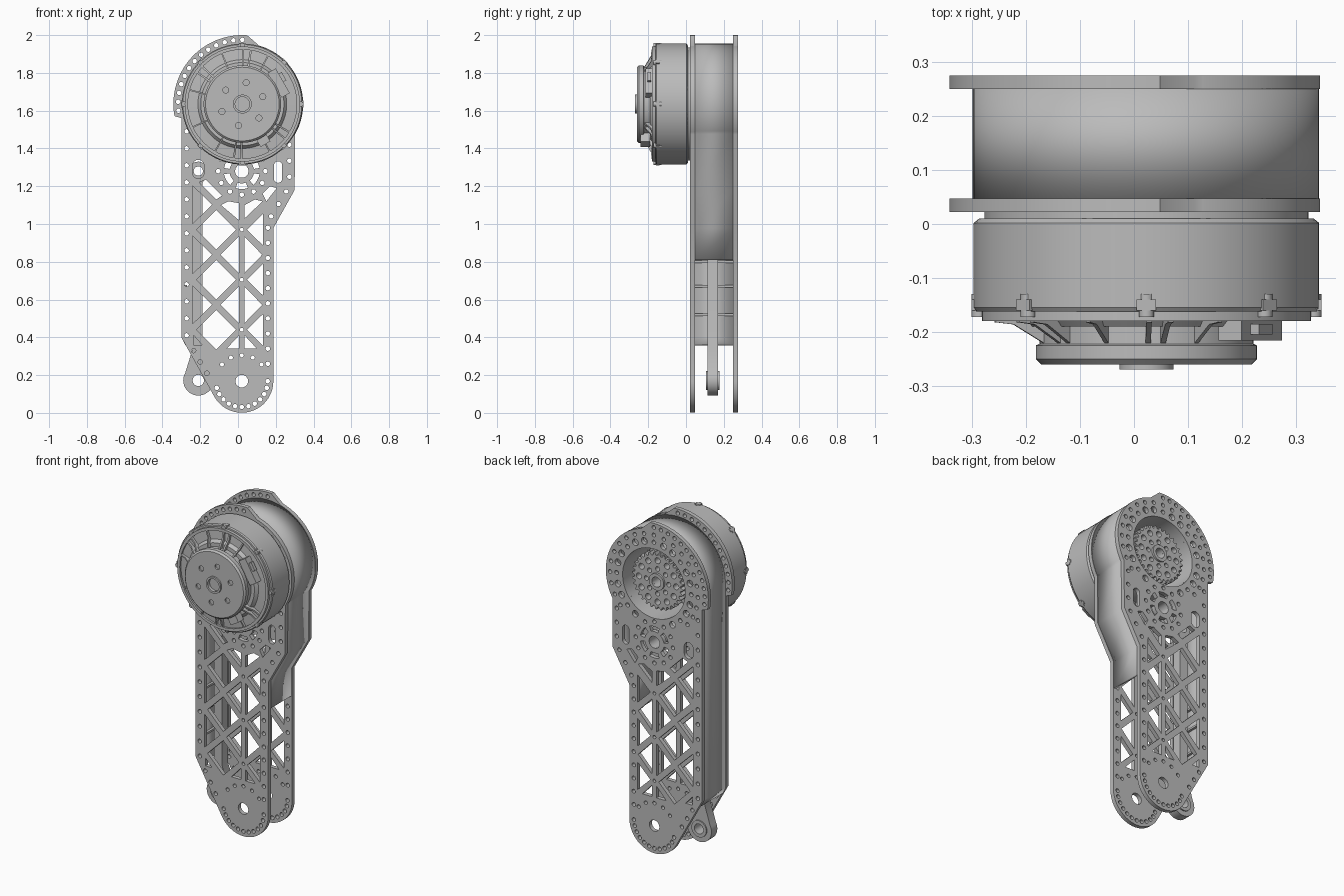
import bpy, bmesh
from math import sin, cos, pi, radians, hypot
from mathutils import Matrix, Vector

if "Cube" in bpy.data.objects:
    bpy.data.objects.remove(bpy.data.objects["Cube"])

grey = bpy.data.materials.new("satin_grey")
grey.use_nodes = True
colour = (0.5, 0.5, 0.5, 1)
grey.diffuse_color = colour
grey.node_tree.nodes["Principled BSDF"].inputs["Base Color"].default_value = colour

HEAD = (0.023, 1.635)     # motor axis
PIVOT = (0.02, 1.28)      # idler axis
FOOT = (0.02, 0.168)      # lower joint axis
EYE = (-0.21, 0.172)      # push rod joint
parts = []


def link(name, mesh):
    ob = bpy.data.objects.new(name, mesh)
    bpy.context.collection.objects.link(ob)
    mesh.materials.clear()
    mesh.materials.append(grey)
    parts.append(ob)
    return ob


def from_bmesh(name, bm):
    bmesh.ops.recalc_face_normals(bm, faces=bm.faces)
    mesh = bpy.data.meshes.new(name)
    bm.to_mesh(mesh)
    bm.free()
    return link(name, mesh)


def polar(c, r, deg):
    return (c[0] + r * cos(radians(deg)), c[1] + r * sin(radians(deg)))


def arc(c, r, a0, a1, n=24):
    return [polar(c, r, a0 + (a1 - a0) * i / n) for i in range(n + 1)]


def circle(c, r, n=14):
    return arc(c, r, 0, 360, n)[:-1]


def plate(name, outline, holes, y0, y1):
    """Flat filled outline with holes, thick from y0 to y1."""
    curve = bpy.data.curves.new(name, 'CURVE')
    curve.dimensions, curve.fill_mode = '2D', 'BOTH'
    curve.extrude = (y1 - y0) / 2
    for loop in [outline] + holes:
        s = curve.splines.new('POLY')
        s.points.add(len(loop) - 1)
        for p, (x, z) in zip(s.points, loop):
            p.co = (x, z, 0, 1)
        s.use_cyclic_u = True
    tmp = bpy.data.objects.new(name + "_tmp", curve)
    bpy.context.collection.objects.link(tmp)
    deps = bpy.context.evaluated_depsgraph_get()
    mesh = bpy.data.meshes.new_from_object(tmp.evaluated_get(deps))
    bpy.data.objects.remove(tmp)
    mesh.transform(Matrix.Translation((0, (y0 + y1) / 2, 0)) @ Matrix.Rotation(pi / 2, 4, 'X'))
    mesh.name = name
    return link(name, mesh)


def lathe(name, profile, c, steps=72):
    """Spin (radius, y) pairs around the y direction through c."""
    bm = bmesh.new()
    vs = [bm.verts.new((r, y, 0)) for r, y in profile]
    es = [bm.edges.new(pair) for pair in zip(vs, vs[1:])]
    bmesh.ops.spin(bm, geom=vs + es, cent=(0, 0, 0), axis=(0, 1, 0), angle=2 * pi, steps=steps)
    bmesh.ops.remove_doubles(bm, verts=bm.verts, dist=0.0002)
    bmesh.ops.translate(bm, verts=bm.verts, vec=(c[0], 0, c[1]))
    return from_bmesh(name, bm)


def tube(name, c, r_in, r_out, y0, y1, steps=48):
    return lathe(name, [(r_in, y0), (r_out, y0), (r_out, y1), (r_in, y1), (r_in, y0)], c, steps)


def wall(name, path, y0, y1, t=0.014):
    """Ribbon along an x-z path, thickened."""
    bm = bmesh.new()
    rows = [(bm.verts.new((x, y0, z)), bm.verts.new((x, y1, z))) for x, z in path]
    for a, b in zip(rows, rows[1:]):
        bm.faces.new((a[0], b[0], b[1], a[1]))
    ob = from_bmesh(name, bm)
    mod = ob.modifiers.new("thickness", 'SOLIDIFY')
    mod.thickness, mod.offset = t, 0
    return ob


def box(name, centre, size, turn=0):
    bm = bmesh.new()
    m = Matrix.Translation(centre) @ Matrix.Rotation(-turn, 4, 'Y') @ Matrix.Diagonal((*size, 1))
    bmesh.ops.create_cube(bm, size=1, matrix=m)
    return from_bmesh(name, bm)


# Side plate outline
outline = (arc(HEAD, 0.365, 190, 86, 40) + arc(HEAD, 0.322, 74, -30, 36)
           + [(0.3, 1.18), (0.188, 0.98)] + arc(FOOT, 0.167, 0, -150, 32)
           + [(-0.3, 0.4), (-0.3, 1.56)])

# Lattice windows
windows = []
node_heights = [0.44, 0.705, 0.97]


def triangle(x_base, x_tip, z, half):
    windows.append([(x_base, z - half), (x_tip, z), (x_base, z + half)])


for z in node_heights:
    mid, d = z + 0.132, 0.105
    windows.append([(-0.115 - d, z), (-0.115, z - d), (-0.115 + d, z), (-0.115, z + d)])
    triangle(-0.24, -0.137, mid, 0.1)
    triangle(0.132, 0.047, z, 0.083)
    if z < 0.9:
        triangle(0.005, -0.093, mid, 0.098)
        triangle(0.035, 0.128, mid, 0.096)
windows += [
    [(0.005, 0.34), (0.005, 0.41), (-0.06, 0.34)],
    [(0.035, 0.34), (0.035, 0.41), (0.1, 0.34)],
    [(-0.235, 0.41), (-0.235, 0.36), (-0.19, 0.36)],
    [(0.005, 1.02), (0.005, 1.11), (-0.05, 1.12), (-0.09, 1.1)],
    [(-0.115, 1.13), (-0.205, 1.22), (-0.17, 1.235), (-0.085, 1.15)],
    [(0.035, 1.03), (0.13, 1.12), (0.09, 1.13), (0.035, 1.1)],
    [(0.13, 1.16), (0.17, 1.2), (0.205, 1.19), (0.15, 1.12)],
    arc((0.212, 1.31), 0.022, 0, 180, 8) + arc((0.212, 1.24), 0.022, 180, 360, 8),
    arc((-0.21, 1.31), 0.03, 0, 180, 8) + arc((-0.21, 1.27), 0.03, 180, 360, 8)]
for a in range(30, 360, 60):      # kidney slots round the idler
    windows.append(arc(PIVOT, 0.095, a - 20, a + 20, 6) + arc(PIVOT, 0.065, a + 20, a - 20, 6))

# Round holes, skipping any that would run into another
round_holes = []


def hole(c, r):
    if all(hypot(c[0] - q[0], c[1] - q[1]) > r + s + 0.005 for q, s in round_holes):
        round_holes.append((c, r))


hole(HEAD, 0.21)
hole(PIVOT, 0.036)
hole(FOOT, 0.034)
for a in range(0, 360, 30):
    hole(polar(PIVOT, 0.125, a), 0.012)
for i in range(13):
    hole((-0.272, 0.41 + 0.09 * i), 0.012)
for i in range(10):
    hole((0.158, 0.26 + 0.08 * i), 0.012)
for i in range(3):
    hole((0.175 + 0.04 * i, 1.04 + 0.066 * i), 0.012)
    hole((0.272, 1.25 + 0.085 * i), 0.012)
    hole((-0.235 + 0.035 * i, 0.33 - 0.06 * i), 0.012)
    hole((0.02, node_heights[i]), 0.01)
for a in range(-165, 1, 15):
    hole(polar(FOOT, 0.137, a), 0.012)
for a in range(40, 160, 25):
    hole(polar(FOOT, 0.137, a), 0.011)
for a in range(90, 187, 8):
    hole(polar(HEAD, 0.34, a), 0.012)
for a in range(-40, 221, 13):
    hole(polar(HEAD, 0.294, a), 0.012)
for a in range(0, 360, 15):
    hole(polar(HEAD, 0.25, a), 0.02 if a % 45 else 0.013)

holes = windows + [circle(c, r, 48 if r > 0.1 else 14) for c, r in round_holes]
plate("front_plate", outline, holes, 0.022, 0.047)
plate("back_plate", outline, holes, 0.25, 0.275)

# Housing wall between the plates
wall("housing_wall", [(0.178, 0.81), (0.178, 0.98), (0.291, 1.18)]
     + arc(HEAD, 0.313, -30, 180, 60) + [(-0.292, 0.4), (-0.272, 0.36)], 0.045, 0.252)
for z in (0.52, 0.67, 0.8):
    box("wall_rib", (-0.278, 0.148, z), (0.016, 0.2, 0.012))

# Bore, gear and idler inside the head
tube("bore_sleeve", HEAD, 0.21, 0.222, 0.045, 0.255, 64)
teeth = []
for i in range(32):
    for k, r in enumerate((0.155, 0.172, 0.172, 0.155)):
        teeth.append(polar(HEAD, r, (i + k * 0.22) * 360 / 32))
gear_holes = [circle(HEAD, 0.03, 20)]
gear_holes += [circle(polar(HEAD, 0.075, a), 0.014) for a in range(0, 360, 45)]
gear_holes += [circle(polar(HEAD, 0.125, a), 0.018) for a in range(0, 360, 30)]
plate("output_gear", teeth, gear_holes, 0.2, 0.24)
tube("gear_hub", HEAD, 0.03, 0.05, 0.01, 0.252)
tube("idler_bearing", PIVOT, 0.036, 0.055, 0.045, 0.252)

# Push rod with an eye at each end
rod = (arc(EYE, 0.08, 150, 390) + [(-0.187, 0.34), (-0.187, 1.22)]
       + arc((-0.21, 1.28), 0.05, -30, 210) + [(-0.24, 1.22), (-0.24, 0.34)])
plate("push_rod", rod, [circle(EYE, 0.033, 24), circle((-0.21, 1.28), 0.025)], 0.114, 0.17)
tube("rod_bushing", EYE, 0.03, 0.05, 0.107, 0.177)

# Motor body
lathe("motor_body", [(0, 0.01), (0.31, 0.01), (0.32, 0.002), (0.32, -0.155), (0.315, -0.162),
                     (0.305, -0.162), (0.305, -0.18), (0.288, -0.18), (0.288, -0.168),
                     (0.235, -0.172), (0.22, -0.19), (0, -0.19)], HEAD)
tube("motor_gap_ring", HEAD, 0.22, 0.3, 0.008, 0.024, 64)
lathe("cap_skirt", [(0, -0.185), (0.198, -0.185), (0.198, -0.222), (0.205, -0.225),
                    (0.205, -0.25), (0.195, -0.26), (0.185, -0.26), (0.185, -0.25), (0, -0.25)], HEAD)
plate("cap_face", circle(HEAD, 0.19, 72), [circle(HEAD, 0.04, 32)]
      + [circle(polar(HEAD, 0.115, a), 0.016) for a in range(20, 380, 60)], -0.26, -0.249)
tube("cap_hub", HEAD, 0.038, 0.05, -0.27, -0.245)


# Radial gussets and spokes around the cap
def gusset(angle, width):
    bm = bmesh.new()
    section = [(0.19, -0.16), (0.29, -0.16), (0.29, -0.182), (0.255, -0.186), (0.19, -0.225)]
    face = bm.faces.new([bm.verts.new((r, y, -width / 2)) for r, y in section])
    side = bmesh.ops.extrude_face_region(bm, geom=[face])["geom"]
    bmesh.ops.translate(bm, verts=[v for v in side if isinstance(v, bmesh.types.BMVert)], vec=(0, 0, width))
    m = Matrix.Translation((HEAD[0], 0, HEAD[1])) @ Matrix.Rotation(-radians(angle), 4, 'Y')
    bmesh.ops.transform(bm, matrix=m, verts=bm.verts)
    from_bmesh("cap_gusset", bm)


for a in (85, 141, -35, -95):
    for off in (-4, 4):
        gusset(a + off, 0.01)
for a in (62, 112, 165, 205, 240, 300):
    gusset(a, 0.008)

# Rim lugs and screws
for a in range(0, 360, 45):
    x, z = polar(HEAD, 0.312, a)
    box("rim_lug", (x, -0.15, z), (0.024, 0.02, 0.036), radians(a))
    lathe("rim_screw", [(0, -0.172), (0.014, -0.172), (0.014, -0.13), (0, -0.13)],
          polar(HEAD, 0.31, a), 14)

# Cable connector and cap tab
x, z = polar(HEAD, 0.222, 30)
box("connector", (x, -0.193, z), (0.05, 0.045, 0.15), radians(30))
box("connector_plug", (x, -0.195, z + 0.02), (0.066, 0.02, 0.05), radians(30))
x, z = polar(HEAD, 0.215, -60)
box("cap_tab", (x, -0.215, z), (0.06, 0.05, 0.06), radians(-60))

# Smooth rounds, sharp edges
bpy.ops.object.select_all(action='DESELECT')
for ob in parts:
    ob.select_set(True)
bpy.context.view_layer.objects.active = parts[0]
bpy.ops.object.shade_smooth_by_angle(angle=radians(30))
